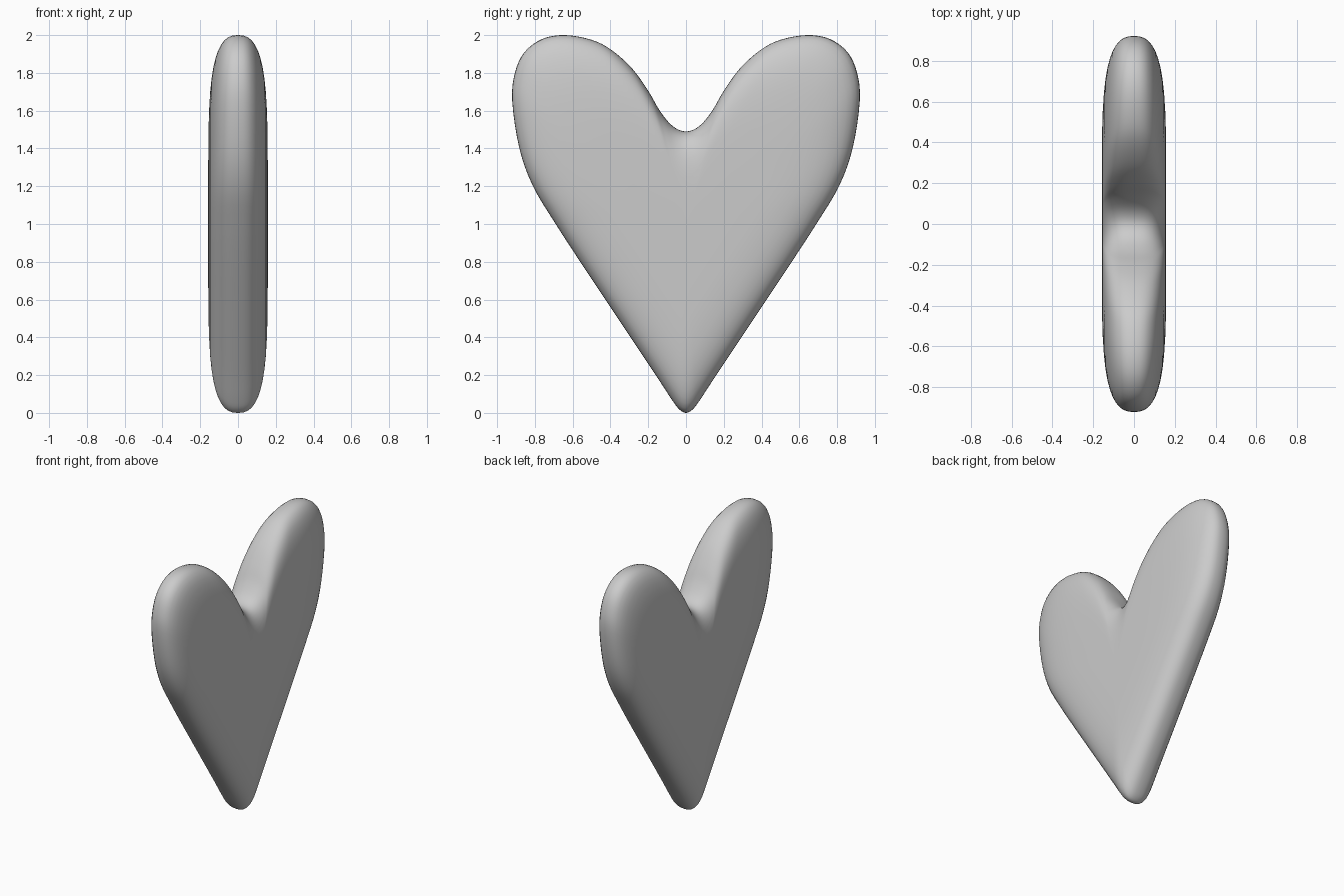
import bpy, bmesh
from mathutils import Vector

if "Cube" in bpy.data.objects:
    bpy.data.objects.remove(bpy.data.objects["Cube"])

# Right half of the heart outline (y, z), bottom tip to top notch
HALF = [(0, 0.0), (0.035, 0.018), (0.075, 0.07), (0.16, 0.2), (0.29, 0.395), (0.42, 0.59),
        (0.56, 0.8), (0.69, 1.0), (0.81, 1.2), (0.882, 1.4), (0.92, 1.65), (0.906, 1.8),
        (0.855, 1.91), (0.76, 1.98), (0.64, 2.0), (0.5, 1.975), (0.395, 1.922),
        (0.285, 1.823), (0.2, 1.705), (0.137, 1.597), (0.07, 1.518), (0, 1.49)]
CENTRE = Vector((0, 1.0))
HALF_THICKNESS = 0.158
STEPS = 4


def smooth_loop(pts, steps):
    """Closed Catmull-Rom curve through the points."""
    out, n = [], len(pts)
    for i in range(n):
        a, b, c, d = (pts[(i + k) % n] for k in (-1, 0, 1, 2))
        for s in range(steps):
            t = s / steps
            out.append(0.5 * (2 * b + (c - a) * t + (2 * a - 5 * b + 4 * c - d) * t * t
                              + (3 * b - a - 3 * c + d) * t ** 3))
    return out


half = [Vector(p) for p in HALF]
mirrored = [Vector((-p.x, p.y)) for p in reversed(half[1:-1])]
outline = smooth_loop(half + mirrored, STEPS)

# Pillow cross-section: (scale towards centre, x offset), back rim to front rim
scales = [0.3, 0.5, 0.6, 0.7, 0.77, 0.83, 0.88, 0.92, 0.95, 0.975, 0.99, 0.998]
side = [(s, HALF_THICKNESS * (1 - s ** 5) ** (1 / 2.6)) for s in scales]
section = [(s, -x) for s, x in side] + [(1.0, 0.0)] + side[::-1]

# Heart body: concentric scaled outlines, closed by a fan on each face
bm = bmesh.new()
rings = []
for s, x in section:
    ring = []
    for p in outline:
        q = CENTRE + (p - CENTRE) * s
        ring.append(bm.verts.new((x, q.x, q.y)))
    rings.append(ring)
n = len(outline)
for r0, r1 in zip(rings, rings[1:]):
    for i in range(n):
        j = (i + 1) % n
        bm.faces.new((r0[i], r0[j], r1[j], r1[i]))
for ring, x in ((rings[0], -HALF_THICKNESS), (rings[-1], HALF_THICKNESS)):
    hub = bm.verts.new((x, CENTRE.x, CENTRE.y))
    for i in range(n):
        bm.faces.new((ring[i], ring[(i + 1) % n], hub))
bmesh.ops.recalc_face_normals(bm, faces=bm.faces)
for f in bm.faces:
    f.smooth = True

mesh = bpy.data.meshes.new("heart")
bm.to_mesh(mesh)
bm.free()
bpy.context.collection.objects.link(bpy.data.objects.new("heart", mesh))
